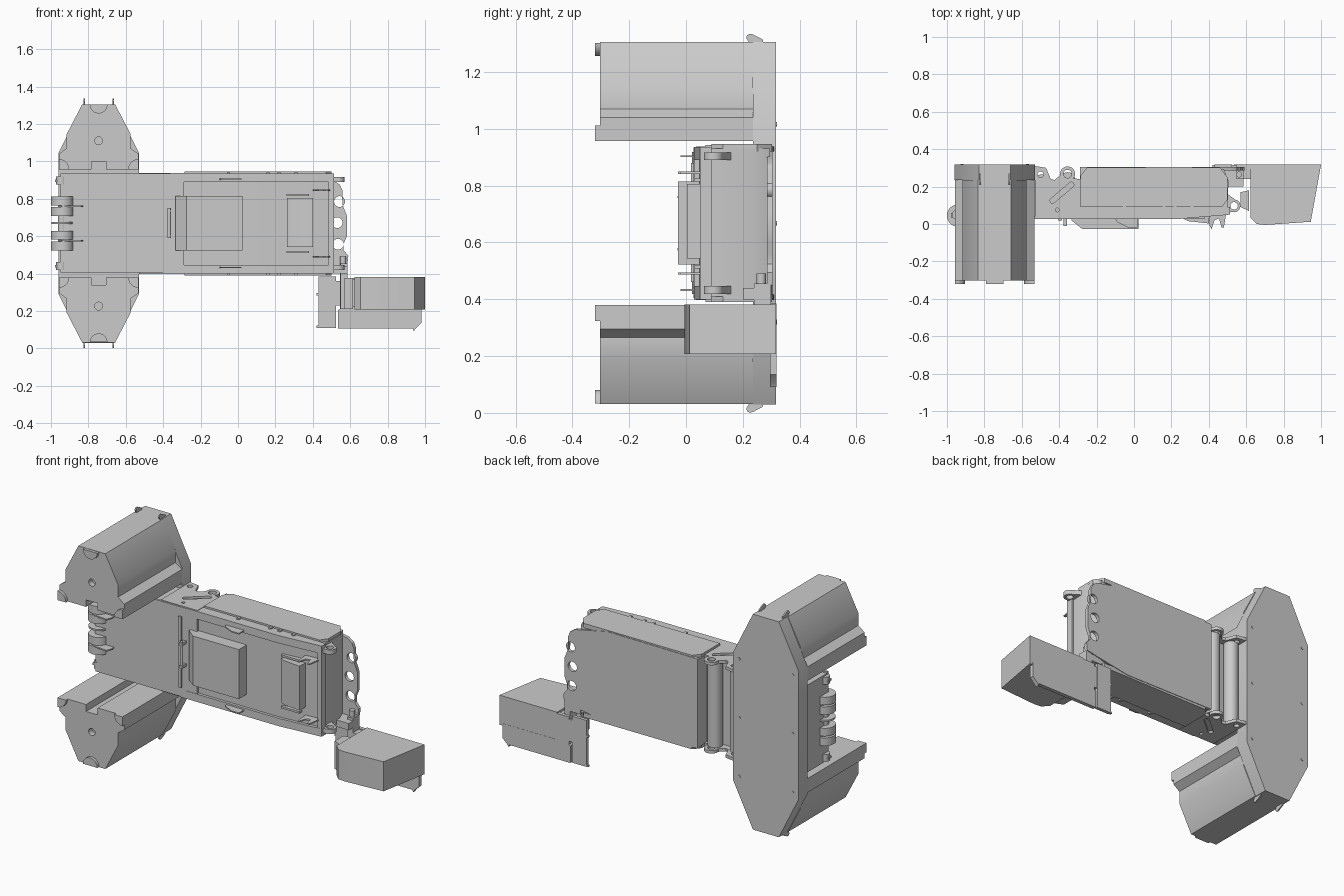
import bpy, bmesh
from math import sin, cos, pi, radians

MID = 0.668  # mirror height


def prism(name, axis, lo, hi, outline, *holes):
    """Extrude a filled outline (with holes) along an axis."""
    cu = bpy.data.curves.new(name, 'CURVE')
    cu.dimensions, cu.fill_mode, cu.extrude = '2D', 'BOTH', (hi - lo) / 2
    for pts in (outline, *holes):
        sp = cu.splines.new('POLY')
        sp.points.add(len(pts) - 1)
        sp.use_cyclic_u = True
        for p, (u, v) in zip(sp.points, pts):
            p.co = (u, v, 0, 1)
    tmp = bpy.data.objects.new("tmp", cu)
    bpy.context.collection.objects.link(tmp)
    dg = bpy.context.evaluated_depsgraph_get()
    me = bpy.data.meshes.new_from_object(tmp.evaluated_get(dg))
    bpy.data.objects.remove(tmp)
    mid = (lo + hi) / 2
    bm = bmesh.new()
    bm.from_mesh(me)
    for v in bm.verts:
        a, b, w = v.co
        w += mid
        v.co = {'x': (w, a, b), 'y': (a, w, b), 'z': (a, b, w)}[axis]
    bmesh.ops.remove_doubles(bm, verts=bm.verts, dist=1e-5)
    bmesh.ops.recalc_face_normals(bm, faces=bm.faces)
    for f in bm.faces:
        f.smooth = True
    bm.to_mesh(me)
    bm.free()
    me.set_sharp_from_angle(angle=radians(30))
    ob = bpy.data.objects.new(name, me)
    bpy.context.collection.objects.link(ob)
    return ob


def rect(a0, a1, b0, b1):
    return [(a0, b0), (a1, b0), (a1, b1), (a0, b1)]


def arc(cx, cy, r, a0=0, a1=360, n=28):
    full = a1 - a0 == 360
    k = n if full else n - 1
    return [(cx + r * cos(radians(a0 + (a1 - a0) * i / k)),
             cy + r * sin(radians(a0 + (a1 - a0) * i / k))) for i in range(n)]


def box(name, x0, x1, y0, y1, z0, z1):
    return prism(name, 'z', z0, z1, rect(x0, x1, y0, y1))


def both(pts, up):
    """Mirror x-z points to the lower side."""
    return pts if up else [(x, 2 * MID - z) for x, z in pts]


def zr(z0, z1, up):
    return (z0, z1) if up else (2 * MID - z1, 2 * MID - z0)


PX = -0.745  # pod centre line

# Back plate: tall octagon with bolt heads
prism("back_plate", 'y', 0.235, 0.317,
      [(-0.83, 0.03), (-0.66, 0.03), (-0.53, 0.29), (-0.53, 1.045),
       (-0.66, 1.305), (-0.83, 1.305), (-0.96, 1.045), (-0.96, 0.29)])
for x in (-0.92, -0.57):
    for z in (0.32, 0.668, 1.016):
        prism("plate_bolt", 'y', 0.315, 0.32, arc(x, z, 0.008, n=12))

# Two pods with grooved flanks and a channel facing the body
half = [(0.038, 0.998), (0.038, 0.957), (0.213, 0.957), (0.213, 1.04),
        (0.171, 1.07), (0.171, 1.145), (0.088, 1.305)]
pod = [(PX + x, z) for x, z in half] + [(PX - x, z) for x, z in reversed(half)]
for up in (True, False):
    tag = "upper" if up else "lower"
    prism(tag + "_pod", 'y', -0.303, 0.236, both(pod, up), both(arc(PX, 1.11, 0.021), up))
    prism(tag + "_pod_core", 'y', -0.27, 0.236, both(arc(PX, 1.11, 0.022), up))
    # Raised end tabs
    prism(tag + "_pod_end_tab", 'y', -0.32, -0.30,
          both(arc(PX, 1.303, 0.047, 180, 360, 16), up))
    for s in (-1, 1):
        cx = PX + s * 0.213
        a = (90, 180) if s > 0 else (0, 90)
        prism(tag + "_pod_corner_tab", 'y', -0.32, -0.30,
              both([(cx, 0.957)] + arc(cx, 0.957, 0.055, *a, n=10), up))
        # Small hooks on the outer edge
        x = PX + s * 0.077
        z0, ztop, zh = 1.30, 1.335, 1.315
        pts = [(0.272, z0), (0.27, zh), (0.235, 1.333), (0.225, ztop),
               (0.215, 1.33), (0.212, 1.32), (0.225, z0)]
        prism(tag + "_hook", 'x', x - 0.004, x + 0.004, both(pts, up))

# Arm between the pods
prism("arm_core", 'z', 0.41, 0.926,
      [(-0.95, 0.03), (-0.29, 0.03), (-0.29, 0.22), (-0.36, 0.20), (-0.53, 0.20),
       (-0.53, 0.237), (-0.95, 0.237)])
prism("arm_front_skin", 'y', 0.026, 0.04, rect(-0.95, -0.36, 0.405, 0.935))
prism("hinge_column", 'z', 0.42, 0.92, arc(-0.355, 0.235, 0.042))
prism("rear_column", 'z', 0.42, 0.92, arc(-0.495, 0.225, 0.04))

# Hinge end plates with lug hole and slanted slot
lug = [(-0.53, 0.035), (-0.29, 0.035), (-0.29, 0.24), (-0.325, 0.245)] \
    + arc(-0.355, 0.268, 0.04, -20, 190, 14) \
    + [(-0.425, 0.235), (-0.445, 0.24), (-0.47, 0.30), (-0.53, 0.31)]
slot = arc(-0.435, 0.125, 0.014, 135, 315, 8) + arc(-0.335, 0.21, 0.014, -45, 135, 8)
for up in (True, False):
    a, b = zr(0.92, 0.938, up)
    prism("hinge_plate", 'z', a, b, lug, arc(-0.355, 0.268, 0.022), slot,
          arc(-0.41, 0.075, 0.01, n=14), arc(-0.50, 0.265, 0.016, n=16))

# Rollers on the left edge
RX, RY = -0.94, 0.045
prism("roller_axle", 'z', 0.54, 0.80, arc(RX, RY, 0.022))
for z0, z1, r in ((0.765, 0.812, 0.06), (0.708, 0.755, 0.06), (0.665, 0.675, 0.058),
                  (0.581, 0.628, 0.06), (0.524, 0.571, 0.06)):
    prism("roller", 'z', z0, z1, arc(RX, RY, r, n=36))
for up in (True, False):
    a, b = zr(0.756, 0.764, up)
    prism("roller_bracket", 'z', a, b,
          [(-0.96, 0.03), (-0.94, -0.02), (-0.84, -0.03), (-0.83, 0.0), (-0.83, 0.04), (-0.96, 0.09)])
    a, b = zr(0.875, 0.918, up)
    prism("side_pin", 'z', a, b, arc(-0.945, 0.05, 0.028))
    a, b = zr(0.89, 0.903, up)
    box("side_pin_tab", -0.978, -0.93, 0.035, 0.06, a, b)

# Main body with recessed front between rails
prism("body_core", 'z', 0.41, 0.93,
      [(-0.38, 0.045), (0.25, 0.045), (0.50, 0.068), (0.505, 0.23), (0.48, 0.295), (-0.29, 0.295), (-0.29, 0.2)])
rail = [(-0.40, 0.028), (0.25, 0.028), (0.513, 0.05), (0.513, 0.09), (-0.40, 0.09)]
for up in (True, False):
    a, b = zr(0.89, 0.936, up)
    prism("front_rail", 'z', a, b, rail)
    # Raised side cover with clips
    a, b = zr(0.92, 0.946, up)
    prism("side_cover", 'z', a, b,
          [(-0.285, 0.09), (0.47, 0.09), (0.50, 0.13), (0.50, 0.25), (0.46, 0.302),
           (-0.25, 0.302), (-0.285, 0.26)])
    for x in (-0.05, 0.16, 0.22, 0.31):
        box("cover_clip", x - 0.008, x + 0.008, 0.068, 0.095, a, b - 0.003)
    # Corner lugs at the right end
    a, b = zr(0.89, 0.917, up)
    prism("corner_lug", 'z', a, b,
          arc(0.535, 0.097, 0.034, -100, 80, 16) + [(0.50, 0.16), (0.46, 0.15), (0.46, 0.06)],
          arc(0.535, 0.097, 0.02))
    # Front hooks
    a, b = zr(0.841, 0.849, up)
    prism("front_hook", 'z', a, b,
          [(0.40, 0.07), (0.405, -0.01), (0.415, -0.028), (0.43, 0.02), (0.455, 0.03),
           (0.468, -0.02), (0.48, -0.02), (0.495, 0.07)])
    a, b = zr(0.90, 0.907, up)
    prism("rail_hook", 'z', a, b,
          [(-0.105, 0.04), (-0.09, 0.01), (-0.03, -0.02), (0.02, -0.02), (0.02, 0.04)])
box("front_rail_right", 0.485, 0.513, 0.05, 0.09, 0.44, 0.90)
box("front_rail_left", -0.405, -0.385, 0.018, 0.06, 0.46, 0.88)

# Handle bar
prism("handle_bar", 'z', 0.59, 0.75, arc(-0.368, -0.002, 0.009, n=14))
for z in (0.60, 0.735):
    box("handle_leg", -0.378, -0.358, -0.012, 0.05, z - 0.008, z + 0.008)

# Front panels
prism("front_panel_large", 'z', 0.522, 0.815,
      [(-0.335, 0.05), (-0.335, 0.02), (-0.275, -0.028), (0.025, -0.028), (0.025, 0.05)])
prism("front_panel_small", 'z', 0.543, 0.805,
      [(0.262, 0.06), (0.262, 0.03), (0.29, 0.015), (0.40, 0.003), (0.402, 0.07)])
for z in (0.515, 0.82):
    box("panel_guide", 0.26, 0.38, 0.03, 0.06, z - 0.006, z + 0.006)

# Back panel with wavy drilled end
prism("back_panel", 'y', 0.285, 0.305,
      [(-0.29, 0.405), (0.30, 0.40), (0.51, 0.435), (0.585, 0.45), (0.59, 0.495), (0.565, 0.525),
       (0.565, 0.56), (0.582, 0.60), (0.582, 0.71), (0.56, 0.765), (0.56, 0.84), (0.545, 0.875),
       (0.515, 0.895), (0.30, 0.94), (-0.29, 0.935)],
      *[arc(x, z, 0.029) for x, z in ((0.535, 0.557), (0.53, 0.672), (0.543, 0.785))])

# Hinge carrying the side box
box("hinge_pillar", 0.548, 0.585, 0.24, 0.30, 0.21, 0.455)
prism("hinge_pin", 'z', 0.22, 0.49, arc(0.562, 0.265, 0.016))
box("hinge_link", 0.48, 0.585, 0.20, 0.30, 0.40, 0.44)
prism("hinge_block", 'z', 0.21, 0.375, [(0.57, 0.09), (0.615, 0.07), (0.615, 0.18), (0.57, 0.17)])
box("hinge_web", 0.575, 0.64, 0.24, 0.30, 0.22, 0.37)

# Side box and its rear plates
prism("side_box", 'z', 0.207, 0.382,
      [(0.622, 0.317), (1.0, 0.317), (0.945, 0.012), (0.70, -0.005), (0.655, 0.0), (0.622, 0.035)])
prism("rear_plate_wide", 'y', 0.295, 0.318,
      [(0.535, 0.105), (0.935, 0.105), (0.94, 0.092), (0.948, 0.105), (0.98, 0.135), (0.98, 0.22), (0.622, 0.22),
       (0.622, 0.375), (0.545, 0.375), (0.545, 0.21), (0.535, 0.205)])
prism("rear_plate_narrow", 'y', 0.298, 0.318, rect(0.43, 0.525, 0.11, 0.385))
box("plate_bridge", 0.50, 0.56, 0.302, 0.316, 0.23, 0.36)
for z in (0.115, 0.29):
    box("plate_tab", 0.42, 0.435, 0.303, 0.315, z - 0.006, z + 0.006)
